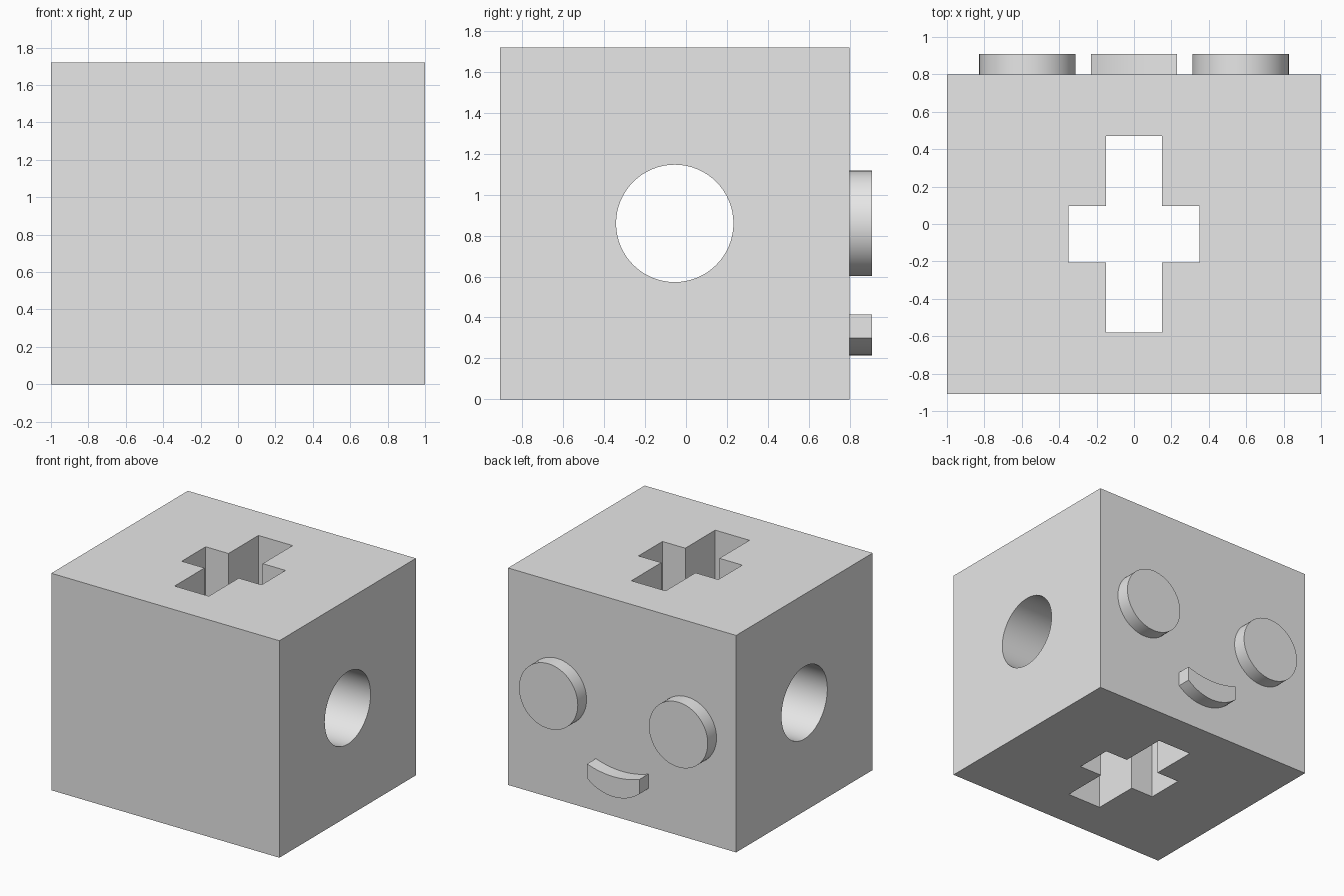
import bpy, bmesh, math
from mathutils import Matrix, Vector

cube = bpy.data.objects.get("Cube")
if cube:
    bpy.data.objects.remove(cube, do_unlink=True)

grey = bpy.data.materials.new("light_grey")
grey.use_nodes = True
grey.diffuse_color = (0.8, 0.8, 0.8, 1)
grey.node_tree.nodes["Principled BSDF"].inputs["Base Color"].default_value = (0.8, 0.8, 0.8, 1)

# main dimensions
BACK, FRONT, TOP = 0.80, -0.91, 1.72
MID_Y, MID_Z = (BACK + FRONT) / 2, TOP / 2
RAISE = 0.11


def prism(name, outline, depth):
    """Extrude a closed outline of 3D points along a vector."""
    bm = bmesh.new()
    face = bm.faces.new([bm.verts.new(p) for p in outline])
    grown = bmesh.ops.extrude_face_region(bm, geom=[face], use_keep_orig=True)
    moved = [v for v in grown["geom"] if isinstance(v, bmesh.types.BMVert)]
    bmesh.ops.translate(bm, verts=moved, vec=Vector(depth))
    bmesh.ops.recalc_face_normals(bm, faces=bm.faces)
    mesh = bpy.data.meshes.new(name)
    bm.to_mesh(mesh)
    bm.free()
    mesh.materials.append(grey)
    obj = bpy.data.objects.new(name, mesh)
    bpy.context.collection.objects.link(obj)
    return obj


def circle(radius, count=64):
    angles = [math.tau * i / count for i in range(count)]
    return [(radius * math.cos(a), radius * math.sin(a)) for a in angles]


def smooth(obj):
    bpy.ops.object.select_all(action="DESELECT")
    obj.select_set(True)
    bpy.context.view_layer.objects.active = obj
    bpy.ops.object.shade_smooth_by_angle(angle=math.radians(30))


# block body
body = prism("body", [(-1, FRONT, 0), (1, FRONT, 0), (1, BACK, 0), (-1, BACK, 0)], (0, 0, TOP))

# round hole through the sides
round_cutter = prism("round_cutter", [(-1.2, MID_Y + a, MID_Z + b) for a, b in circle(0.287)], (2.4, 0, 0))

# cross-shaped hole from top to bottom
SHORT, LONG, ARM, HALF = 0.15, 0.525, 0.35, 0.15
quarter = [(ARM, HALF), (SHORT, HALF), (SHORT, LONG)]
cross = (quarter + [(-x, y) for x, y in reversed(quarter)]
         + [(-x, -y) for x, y in quarter] + [(x, -y) for x, y in reversed(quarter)])
cross_cutter = prism("cross_cutter", [(x, MID_Y + y, -0.2) for x, y in cross], (0, 0, TOP + 0.4))

bpy.context.view_layer.objects.active = body
for cutter in (round_cutter, cross_cutter):
    cut = body.modifiers.new(cutter.name, "BOOLEAN")
    cut.operation, cut.solver, cut.object = "DIFFERENCE", "EXACT", cutter
    bpy.ops.object.modifier_apply(modifier=cut.name)
    bpy.data.objects.remove(cutter, do_unlink=True)
smooth(body)

# round eyes on the back face
for side, x in (("left", 0.57), ("right", -0.57)):
    eye = prism(side + "_eye", [(x + a, BACK, MID_Z + b) for a, b in circle(0.258)], (0, RAISE, 0))
    smooth(eye)


# curved smile with upright ends
def arc(z_end, sag, half=0.23, count=16):
    radius = (half * half + sag * sag) / (2 * sag)
    xs = [half * (2 * i / count - 1) for i in range(count + 1)]
    return [(x, BACK, z_end - sag + radius - math.sqrt(radius * radius - x * x)) for x in xs]


mouth = prism("mouth", arc(0.30, 0.085) + arc(0.415, 0.04)[::-1], (0, RAISE, 0))
smooth(mouth)
